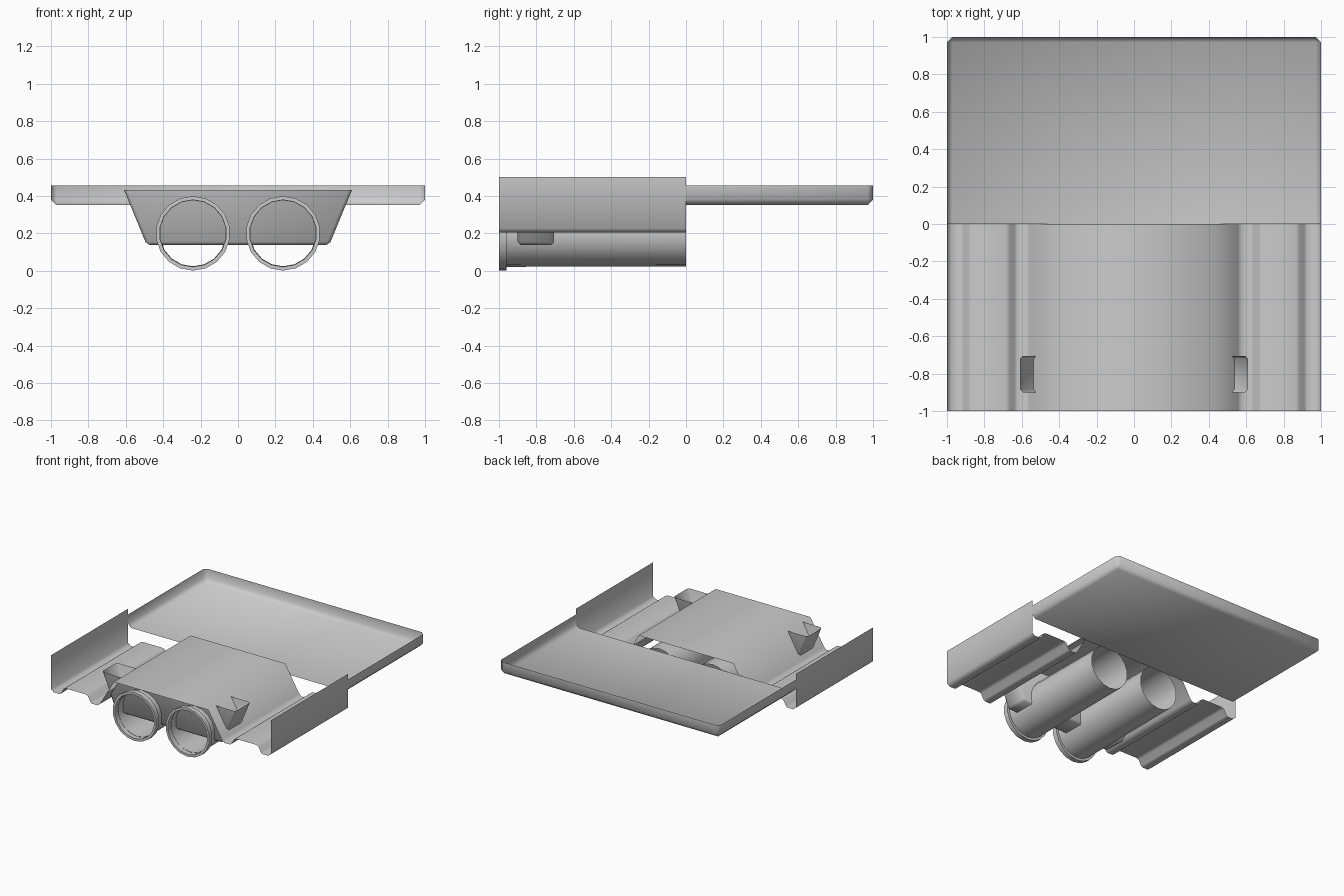
import bpy, bmesh
from math import sin, cos, pi, radians

if "Cube" in bpy.data.objects:
    bpy.data.objects.remove(bpy.data.objects["Cube"])


def finish(name, bm):
    bmesh.ops.recalc_face_normals(bm, faces=bm.faces)
    me = bpy.data.meshes.new(name)
    bm.to_mesh(me)
    bm.free()
    ob = bpy.data.objects.new(name, me)
    bpy.context.collection.objects.link(ob)
    bpy.ops.object.select_all(action='DESELECT')
    ob.select_set(True)
    bpy.context.view_layer.objects.active = ob
    bpy.ops.object.shade_smooth_by_angle(angle=radians(60))
    return ob


def open_box(name, y0, y1, z0, z1, half_bottom, half_top, bevel, open_front=False):
    """Box without a top (and optionally without a front), with bevelled corners."""
    bm = bmesh.new()
    bmesh.ops.create_cube(bm, size=2)
    drop = [f for f in bm.faces if f.normal.z > 0.5 or (open_front and f.normal.y < -0.5)]
    for v in bm.verts:
        x, y, z = v.co
        v.co = (x * (half_top if z > 0 else half_bottom),
                y1 if y > 0 else y0, z1 if z > 0 else z0)
    bmesh.ops.delete(bm, geom=drop, context='FACES')
    edges = [e for e in bm.edges if len(e.link_faces) == 2]
    bmesh.ops.bevel(bm, geom=edges, offset=bevel, offset_type='OFFSET',
                    segments=1, affect='EDGES')
    return finish(name, bm)


# Rear tray: flat floor with raised lips on the sides and back
open_box("rear_tray", 0, 1, 0.352, 0.455, 1, 1, 0.028, open_front=True)

# Cross trough with sloping ends, passing through the floor pan
open_box("cross_trough", -0.9, -0.705, 0.138, 0.433, 0.488, 0.61, 0.016)

# Floor pan: thin folded sheet extruded along y
half = [(0.43, 0.435), (0.555, 0.222), (0.575, 0.204), (0.625, 0.204), (0.64, 0.212),
        (0.665, 0.257), (0.685, 0.265), (0.865, 0.265), (0.885, 0.257),
        (0.91, 0.212), (0.925, 0.204), (0.975, 0.204), (1.0, 0.225), (1.0, 0.502)]
profile = [(-x, z) for x, z in reversed(half)] + half
bm = bmesh.new()
rows = [[bm.verts.new((x, y, z)) for x, z in profile] for y in (-1, 0)]
for i in range(len(profile) - 1):
    bm.faces.new((rows[0][i], rows[0][i + 1], rows[1][i + 1], rows[1][i]))
finish("floor_pan", bm)


# Twin open pipes, each with a flanged mouth
def pipe(name, cx, cz=0.2, n=18):
    bm = bmesh.new()
    path = [(0, 0.176), (-1, 0.179), (-1, 0.199), (-0.96, 0.199), (-0.96, 0.177)]
    rings = [[bm.verts.new((cx + r * sin(2 * pi * k / n), y, cz + r * cos(2 * pi * k / n)))
              for k in range(n)] for y, r in path]
    for a, b in zip(rings, rings[1:]):
        for k in range(n):
            j = (k + 1) % n
            bm.faces.new((a[k], a[j], b[j], b[k]))
    finish(name, bm)


for side, label in ((-1, "left"), (1, "right")):
    pipe(label + "_pipe", side * 0.241)
